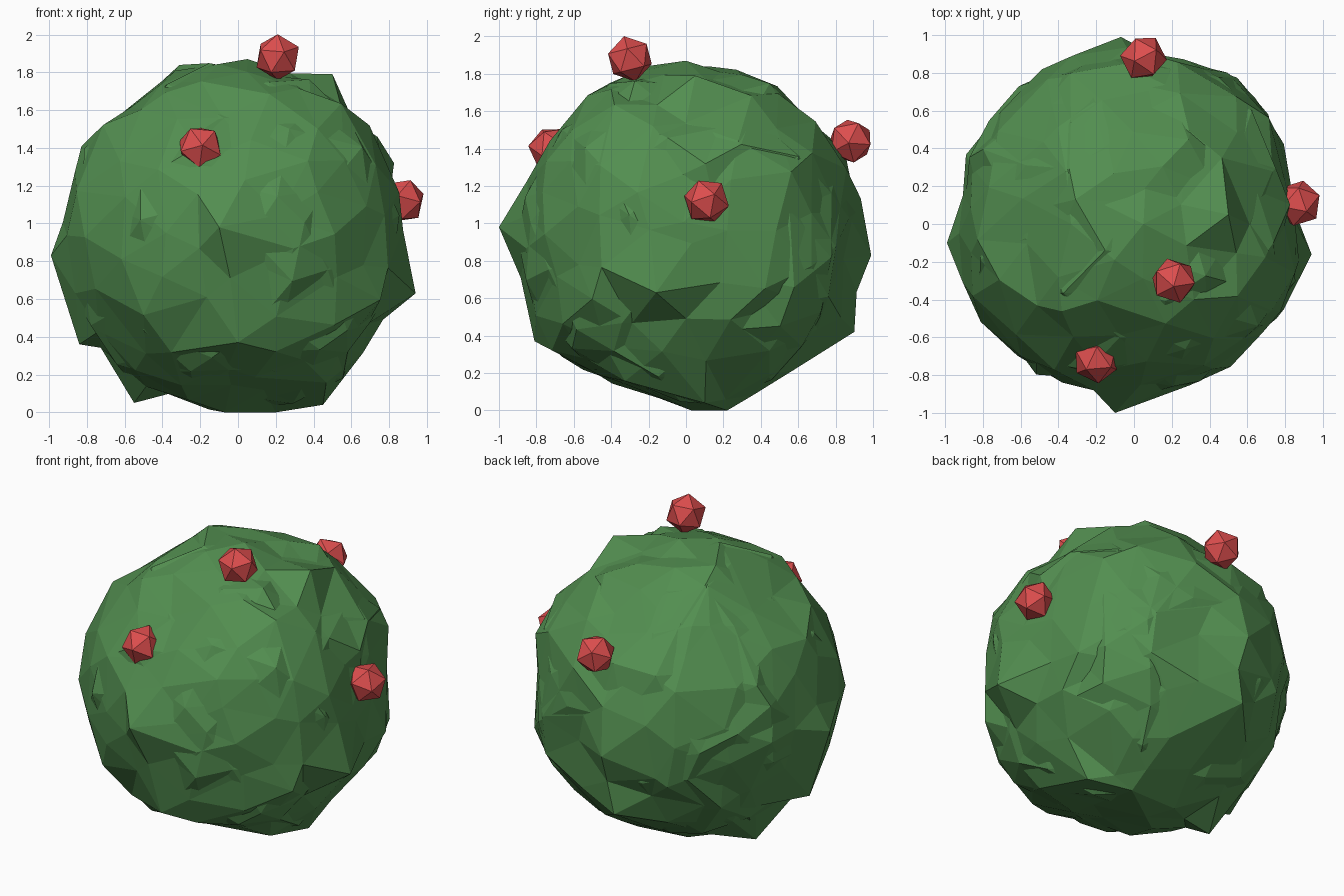
import bpy, bmesh, math, random
from mathutils import Vector, Euler

if "Cube" in bpy.data.objects:
    bpy.data.objects.remove(bpy.data.objects["Cube"])

random.seed(7)
CENTRE = Vector((0, 0, 0.94))

# Outlines of the bush as seen from the front (x, z), side (y, z) and top (x, y)
FRONT = [(-.25, 1.86), (.1, 1.87), (.35, 1.77), (.5, 1.79), (.55, 1.64), (.8, 1.45), (.87, 1.05),
         (.92, .95), (.94, .63), (.72, .45), (.64, .27), (.45, .04), (.2, 0), (-.1, 0), (-.55, .05),
         (-.64, .21), (-.69, .32), (-.84, .36), (-.92, .62), (-.99, .83), (-.88, 1.17), (-.84, 1.47),
         (-.6, 1.6), (-.48, 1.78)]
SIDE = [(0, 1.87), (.21, 1.84), (.57, 1.7), (.75, 1.5), (.88, 1.35), (.96, 1.1), (.99, .83),
        (.9, .42), (.76, .35), (.6, .18), (.32, .04), (.22, 0), (.03, .01), (-.48, .16), (-.81, .37),
        (-.84, .6), (-1, .98), (-.8, 1.36), (-.48, 1.74), (-.25, 1.84)]
TOP = [(-.07, 1), (.2, .88), (.5, .85), (.65, .69), (.78, .53), (.81, .3), (.88, .05), (.94, -.15),
       (.82, -.42), (.65, -.63), (.48, -.79), (.2, -.89), (-.1, -1), (-.2, -.88), (-.55, -.81),
       (-.75, -.57), (-.88, -.46), (-.99, -.2), (-.99, .02), (-.92, .2), (-.9, .46), (-.73, .63),
       (-.5, .85), (-.33, .97)]
# Leaf tips that stick out
TIPS = [(-.1, -1, .98), (-.99, -.1, .83), (.94, -.16, .63), (-.07, .99, .83), (.5, .05, 1.79),
        (.05, 0, 1.87), (.2, .22, 0), (-.07, .03, 0), (-.55, .05, .05), (.45, .1, .04),
        (-.84, -.1, .36), (-.1, .9, .42), (0, -.81, .37)]


def material(name, colour):
    m = bpy.data.materials.new(name)
    m.diffuse_color = (*colour, 1)
    m.use_nodes = True
    m.node_tree.nodes["Principled BSDF"].inputs["Base Color"].default_value = m.diffuse_color
    return m


def add_object(name, bm, mat):
    bmesh.ops.recalc_face_normals(bm, faces=bm.faces)
    me = bpy.data.meshes.new(name)
    bm.to_mesh(me)
    bm.free()
    me.materials.append(mat)
    ob = bpy.data.objects.new(name, me)
    bpy.context.collection.objects.link(ob)
    return ob


def reach(outline, u, v, cv):
    """Distance along (u, v) from (0, cv) to the outline."""
    best = 2.0
    for i, (ax, ay) in enumerate(outline):
        bx, by = outline[(i + 1) % len(outline)]
        ay, by = ay - cv, by - cv
        ex, ey = bx - ax, by - ay
        den = u * ey - v * ex
        if abs(den) < 1e-9:
            continue
        t = (ax * ey - ay * ex) / den
        s = (ax * v - ay * u) / den
        if t > 0 and -1e-6 <= s <= 1 + 1e-6:
            best = min(best, t)
    return best


def limit(d):
    return min(0.965, reach(FRONT, d.x, d.z, CENTRE.z),
               reach(SIDE, d.y, d.z, CENTRE.z), reach(TOP, d.x, d.y, 0))


# Bush: two rough leaf shells that cut through each other
def foliage(name, low, tips, mat):
    bm = bmesh.new()
    bmesh.ops.create_icosphere(bm, subdivisions=3, radius=1)
    spin = Euler([random.uniform(0, 6.28) for _ in range(3)]).to_matrix()
    for v in bm.verts:
        shift = Vector([random.uniform(-.08, .08) for _ in range(3)])
        d = (spin @ v.co + shift).normalized()
        v.co = CENTRE + d * limit(d) * random.uniform(low, 1.005)
        v.co.z = max(v.co.z, 0)
    free = list(bm.verts)
    for tip in tips:
        p = Vector(tip)
        v = min(free, key=lambda w: (w.co - p).length)
        v.co = p
        free.remove(v)
    return add_object(name, bm, mat)


green = material("leaf_green", (.085, .27, .08))
red = material("berry_red", (.72, .075, .075))
foliage("outer_foliage", .95, TIPS, green)
foliage("inner_foliage", .91, [], green)

# Berries
for i, p in enumerate([(.21, -.3, 1.88), (-.2, -.72, 1.4), (.87, .11, 1.12), (.05, .88, 1.44)]):
    bm = bmesh.new()
    bmesh.ops.create_icosphere(bm, subdivisions=1, radius=.125)
    ob = add_object(f"berry_{i + 1}", bm, red)
    ob.location = p
    ob.rotation_euler = (.25 + .5 * i, .2 * i, .9 * i)
